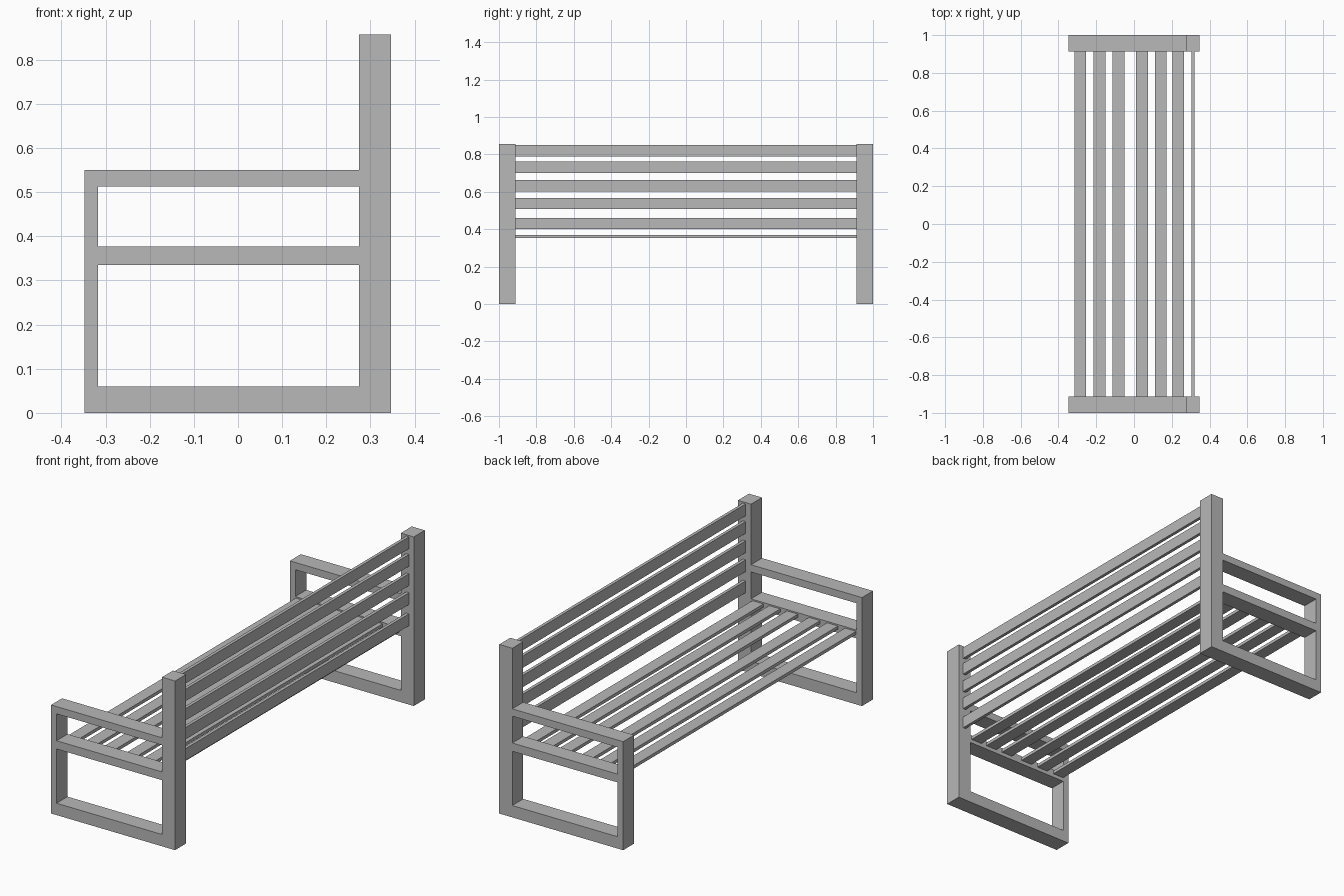
import bpy

if "Cube" in bpy.data.objects:
    bpy.data.objects.remove(bpy.data.objects["Cube"])

grey = bpy.data.materials.new("plain grey")
grey.diffuse_color = (0.48, 0.48, 0.48, 1)
grey.use_nodes = True
grey.node_tree.nodes["Principled BSDF"].inputs["Base Color"].default_value = grey.diffuse_color


def box(name, x0, x1, y0, y1, z0, z1):
    bpy.ops.mesh.primitive_cube_add(
        size=1, location=((x0 + x1) / 2, (y0 + y1) / 2, (z0 + z1) / 2))
    ob = bpy.context.object
    ob.name = name
    ob.scale = (x1 - x0, y1 - y0, z1 - z0)
    bpy.ops.object.transform_apply(location=True, rotation=True, scale=True)
    ob.data.materials.append(grey)
    return ob


FRONT, INNER, POST, BACK = -0.348, -0.317, 0.274, 0.347

# side frames: front leg, back post and three rails, mirrored to both ends
frame_parts = [
    ("front_leg", FRONT, INNER, 0, 0.55),
    ("back_post", POST, BACK, 0, 0.857),
    ("base_rail", INNER, POST, 0, 0.06),
    ("seat_rail", INNER, POST, 0.335, 0.377),
    ("armrest", INNER, POST, 0.513, 0.55),
]
for name, x0, x1, z0, z1 in frame_parts:
    ob = box(name, x0, x1, 0.912, 1.0, z0, z1)
    m = ob.modifiers.new("mirror", 'MIRROR')
    m.use_axis = (False, True, False)

# seat slats
for i, x in enumerate((-0.284, -0.183, -0.082, 0.042, 0.141, 0.235)):
    box(f"seat_slat_{i + 1}", x - 0.031, x + 0.031, -0.912, 0.912, 0.354, 0.370)

# back slats
for i, z in enumerate((0.430, 0.537, 0.633, 0.731, 0.820)):
    box(f"back_slat_{i + 1}", 0.304, 0.320, -0.912, 0.912, z - 0.030, z + 0.030)
